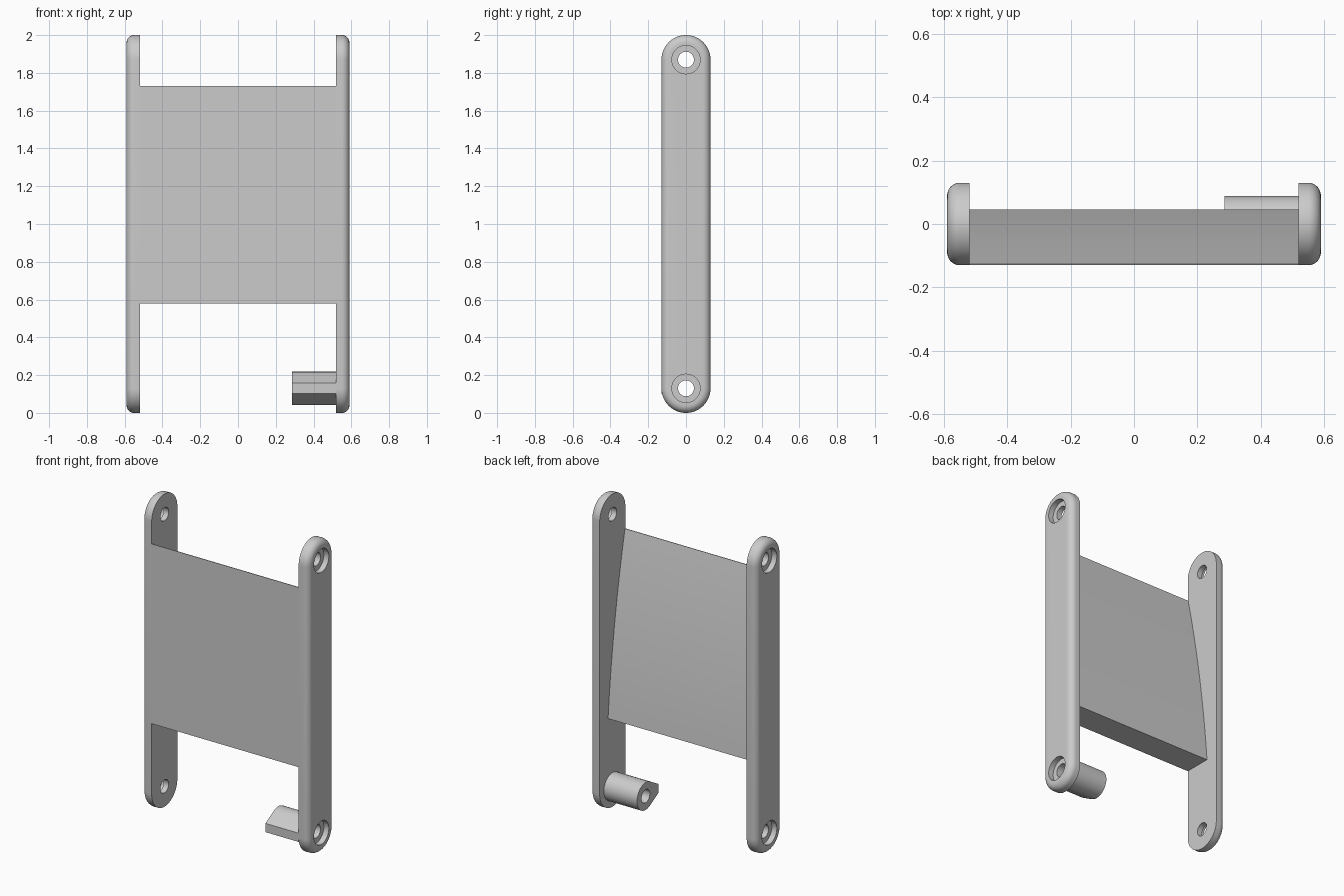
import bpy, bmesh, math

cube = bpy.data.objects.get("Cube")
if cube:
    bpy.data.objects.remove(cube, do_unlink=True)

grey = bpy.data.materials.new("light_grey")
grey.use_nodes = True
COLOUR = (0.6, 0.6, 0.6, 1)
grey.diffuse_color = COLOUR
grey.node_tree.nodes["Principled BSDF"].inputs["Base Color"].default_value = COLOUR

HALF = 0.13            # half width of a side plate
INNER, OUTER = 0.52, 0.59
LOW, HIGH = 0.13, 1.87  # heights of the hole centres
SEG = 32


def arc(radius, z, start, end, n=SEG):
    """Points (y, z) on an arc about the x axis."""
    return [(radius * math.cos(start + (end - start) * i / n),
             z + radius * math.sin(start + (end - start) * i / n))
            for i in range(n + 1)]


def loft(name, sections):
    """Skin a stack of (x, outline) sections and cap both ends."""
    bm = bmesh.new()
    rings = [[bm.verts.new((x, y, z)) for y, z in pts] for x, pts in sections]
    for a, b in zip(rings, rings[1:]):
        for i in range(len(a)):
            j = (i + 1) % len(a)
            bm.faces.new((a[i], a[j], b[j], b[i]))
    bm.faces.new(rings[0])
    bm.faces.new(rings[-1])
    bmesh.ops.recalc_face_normals(bm, faces=bm.faces)
    mesh = bpy.data.meshes.new(name)
    bm.to_mesh(mesh)
    bm.free()
    mesh.materials.append(grey)
    obj = bpy.data.objects.new(name, mesh)
    bpy.context.collection.objects.link(obj)
    return obj


def drill(obj, x0, x1, z, radius):
    """Cut a round hole along x."""
    ring = arc(radius, z, 0, 2 * math.pi, 40)[:-1]
    cutter = loft("hole_cutter", [(x0, ring), (x1, ring)])
    cutter.hide_render = True
    mod = obj.modifiers.new("hole", 'BOOLEAN')
    mod.operation = 'DIFFERENCE'
    mod.solver = 'EXACT'
    mod.object = cutter
    bpy.context.view_layer.objects.active = obj
    bpy.ops.object.modifier_apply(modifier=mod.name)
    bpy.data.objects.remove(cutter, do_unlink=True)


def smooth(obj):
    bpy.ops.object.select_all(action='DESELECT')
    obj.select_set(True)
    bpy.context.view_layer.objects.active = obj
    bpy.ops.object.shade_smooth_by_angle(angle=math.radians(30))


def stadium(radius):
    return arc(radius, HIGH, 0, math.pi) + arc(radius, LOW, math.pi, 2 * math.pi)


# Side plates: rounded outer rim, counterbored holes
FILLET = 0.04
for side, s in (("left", 1), ("right", -1)):
    sections = [(s * INNER, stadium(HALF))]
    for i in range(9):
        t = i / 8 * math.pi / 2
        sections.append((s * (OUTER - FILLET + FILLET * math.sin(t)),
                         stadium(HALF - FILLET + FILLET * math.cos(t))))
    plate = loft(side + "_side_plate", sections)
    for z in (LOW, HIGH):
        drill(plate, s * 0.4, s * 0.7, z, 0.042)
        drill(plate, s * 0.555, s * 0.7, z, 0.075)
    smooth(plate)

# Panel: flat front, bowed back that thins towards the top
BOTTOM, TOP, BACK = 0.58, 1.73, 0.045
profile = [(-HALF, TOP), (-HALF, BOTTOM)]
for i in range(21):
    t = i / 20
    y = BACK + (-HALF + 0.004 - BACK) * t + 0.08 * t * (1 - t)
    profile.append((y, BOTTOM + (TOP - BOTTOM) * t))
smooth(loft("panel", [(-INNER, profile), (INNER, profile)]))

# Peg: round sleeve with a wedge reaching to the front
PEG = 0.088
tip = 0.028
lean = math.acos(PEG / math.hypot(HALF, tip)) - math.atan2(tip, HALF)
start = math.pi - lean - 2 * math.atan2(tip, HALF)
outline = arc(PEG, LOW, -start, start) + [(-HALF, LOW + tip), (-HALF, LOW - tip)]
peg = loft("peg", [(0.285, outline), (INNER, outline)])
drill(peg, 0.2, 0.6, LOW, 0.042)
smooth(peg)
